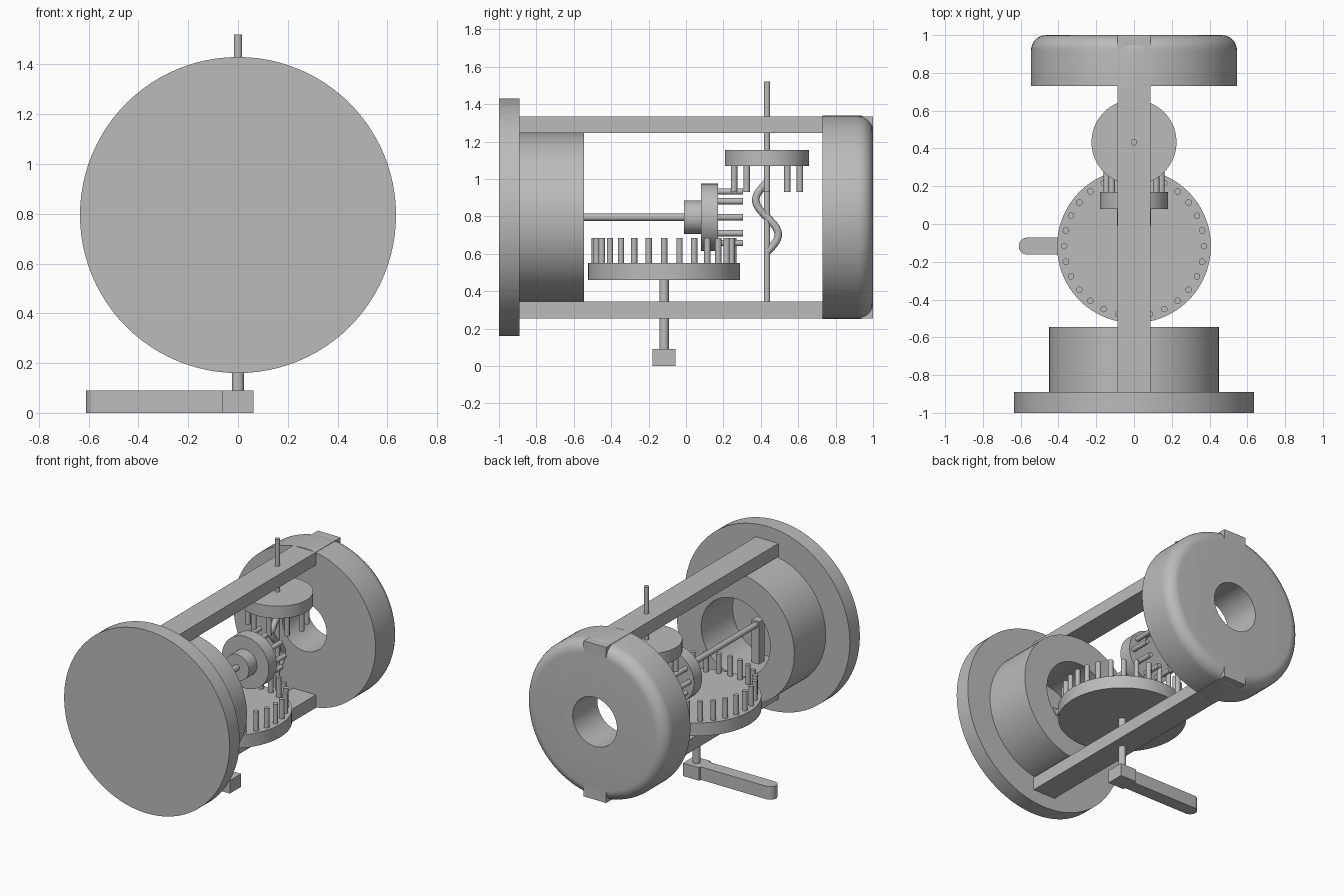
import bpy, bmesh
from math import sin, cos, pi, radians
from mathutils import Matrix, Vector

cube = bpy.data.objects.get("Cube")
if cube:
    bpy.data.objects.remove(cube, do_unlink=True)

grey = bpy.data.materials.new("plain_grey")
grey.use_nodes = True
colour = (0.5, 0.5, 0.5, 1)
grey.diffuse_color = colour
grey.node_tree.nodes["Principled BSDF"].inputs["Base Color"].default_value = colour

AXIS = 0.795                              # height of the main horizontal axis
ALONG_Y = Matrix.Rotation(-pi / 2, 4, 'X')  # turns local +z into +y


def finish(name, bm):
    bmesh.ops.recalc_face_normals(bm, faces=bm.faces)
    mesh = bpy.data.meshes.new(name)
    bm.to_mesh(mesh)
    bm.free()
    mesh.materials.append(grey)
    mesh.shade_smooth()
    mesh.set_sharp_from_angle(angle=radians(30))
    obj = bpy.data.objects.new(name, mesh)
    bpy.context.collection.objects.link(obj)
    return obj


def add_rod(bm, radius, start, end, sides=64):
    start, end = Vector(start), Vector(end)
    d = end - start
    turn = ALONG_Y if abs(d.y) > abs(d.z) else Matrix.Identity(4)
    bmesh.ops.create_cone(bm, cap_ends=True, segments=sides, radius1=radius,
                          radius2=radius, depth=d.length,
                          matrix=Matrix.Translation((start + end) / 2) @ turn)


def rod(name, radius, start, end, sides=64):
    bm = bmesh.new()
    add_rod(bm, radius, start, end, sides)
    return finish(name, bm)


def box(name, low, high):
    low, high = Vector(low), Vector(high)
    bm = bmesh.new()
    bmesh.ops.create_cube(bm, size=1, matrix=Matrix.Translation((low + high) / 2)
                          @ Matrix.Diagonal((*(high - low), 1)))
    return finish(name, bm)


def ring(name, profile, sides=96):
    """Turn a closed (radius, y) profile around the main axis."""
    bm = bmesh.new()
    loops = []
    for i in range(sides):
        a = 2 * pi * i / sides
        loops.append([bm.verts.new((r * cos(a), y, AXIS + r * sin(a))) for r, y in profile])
    n = len(profile)
    for i in range(sides):
        p, q = loops[i], loops[(i + 1) % sides]
        for j in range(n):
            k = (j + 1) % n
            bm.faces.new((p[j], p[k], q[k], q[j]))
    return finish(name, bm)


def pins(name, count, ring_radius, centre, length, along_y=False, phase=0.0):
    """Peg teeth standing on a wheel face."""
    bm = bmesh.new()
    c = Vector(centre)
    for i in range(count):
        a = 2 * pi * i / count + phase
        u, v = ring_radius * cos(a), ring_radius * sin(a)
        foot = c + (Vector((u, 0, v)) if along_y else Vector((u, v, 0)))
        tip = foot + (Vector((0, length, 0)) if along_y else Vector((0, 0, length)))
        add_rod(bm, 0.017, foot, tip, 20)
    return finish(name, bm)


# Front flange and hollow barrel
rod("front_flange", 0.635, (0, -1, AXIS), (0, -0.89, AXIS), 96)
ring("barrel", [(0.265, -0.89), (0.45, -0.89), (0.45, -0.545), (0.265, -0.545)])

# Back cap with a rounded rim and a central hole
fillet = [(0.465 + 0.08 * cos(t * pi / 16), 0.92 + 0.08 * sin(t * pi / 16)) for t in range(9)]
ring("back_cap", [(0.17, 0.73), (0.545, 0.73)] + fillet + [(0.17, 1.0)])

# Frame beams
for label, z in (("top_beam", 1.245), ("bottom_beam", 0.255)):
    box(label, (-0.087, -0.89, z), (0.087, 1.0, z + 0.09))

# Horizontal shaft, its support inside the barrel, hub and pin wheel
rod("horizontal_shaft", 0.02, (0, -0.78, AXIS), (0, 0, AXIS), 24)
box("shaft_support", (-0.03, -0.82, 0.53), (0.03, -0.76, AXIS + 0.03))
rod("hub", 0.09, (0, -0.01, AXIS), (0, 0.08, AXIS))
rod("middle_wheel", 0.18, (0, 0.08, AXIS), (0, 0.17, AXIS))
pins("middle_wheel_pins", 10, 0.145, (0, 0.165, AXIS), 0.14, along_y=True)

# Large lower wheel with crank
CRANK_Y = -0.117
rod("lower_wheel", 0.407, (0, CRANK_Y, 0.46), (0, CRANK_Y, 0.55), 96)
pins("lower_wheel_pins", 28, 0.37, (0, CRANK_Y, 0.545), 0.14)
rod("crank_shaft", 0.025, (0, CRANK_Y, 0.05), (0, CRANK_Y, 0.47), 32)
box("crank_block", (-0.062, CRANK_Y - 0.062, 0), (0.062, CRANK_Y + 0.062, 0.09))

# Crank arm with a rounded end
bm = bmesh.new()
outline = [(-0.06, -0.045)]
for i in range(17):
    a = -pi / 2 - pi * i / 16
    outline.append((-0.565 + 0.045 * cos(a), 0.045 * sin(a)))
outline.append((-0.06, 0.045))
face = bm.faces.new([bm.verts.new((x, CRANK_Y + y, 0)) for x, y in outline])
lifted = bmesh.ops.extrude_face_region(bm, geom=[face], use_keep_orig=True)["geom"]
bmesh.ops.translate(bm, vec=(0, 0, 0.09),
                    verts=[g for g in lifted if isinstance(g, bmesh.types.BMVert)])
finish("crank_arm", bm)

# Upper wheel on the vertical shaft
SHAFT_Y = 0.433
rod("upper_wheel", 0.225, (0, SHAFT_Y, 1.07), (0, SHAFT_Y, 1.155), 96)
pins("upper_wheel_pins", 10, 0.185, (0, SHAFT_Y, 0.93), 0.145)
rod("vertical_shaft", 0.017, (0, SHAFT_Y, 0.3), (0, SHAFT_Y, 1.52), 24)

# Wavy rod beside the vertical shaft
bm = bmesh.new()
rows = []
for i in range(41):
    t = 2 * pi * i / 40
    point = Vector((0, SHAFT_Y - 0.06 * sin(t), 0.98 - 0.37 * i / 40))
    tangent = Vector((0, -0.06 * cos(t), -0.37 / (2 * pi))).normalized()
    side = Vector((1, 0, 0))
    up = side.cross(tangent)
    rows.append([bm.verts.new(point + 0.02 * (cos(a) * side + sin(a) * up))
                 for a in (2 * pi * k / 16 for k in range(16))])
for p, q in zip(rows, rows[1:]):
    for k in range(16):
        m = (k + 1) % 16
        bm.faces.new((p[k], p[m], q[m], q[k]))
bm.faces.new(rows[0])
bm.faces.new(rows[-1])
finish("wavy_rod", bm)
